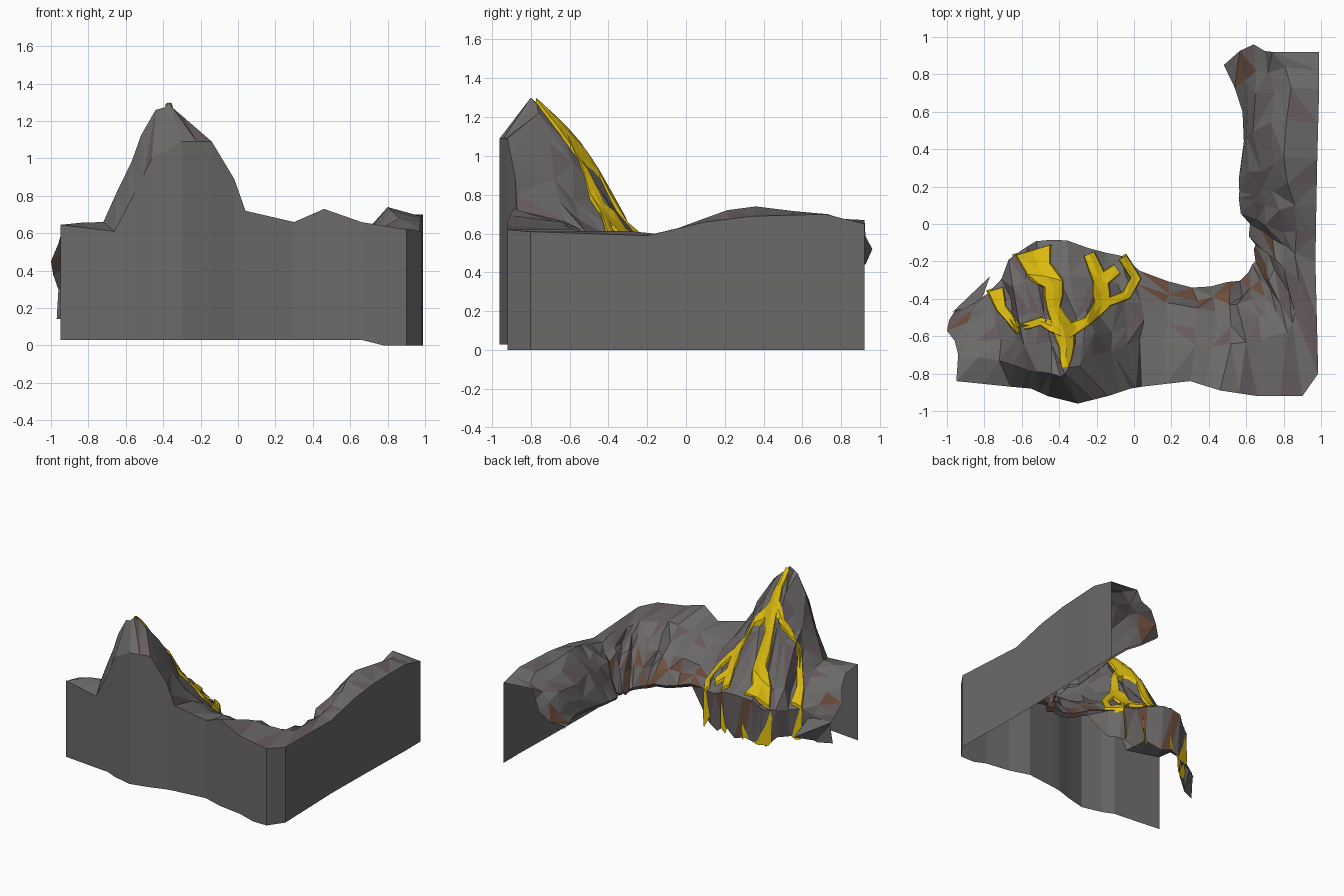
import bpy, bmesh, random
from mathutils import Vector
from mathutils.bvhtree import BVHTree

if "Cube" in bpy.data.objects:
    bpy.data.objects.remove(bpy.data.objects["Cube"])

random.seed(11)


def material(name, col):
    m = bpy.data.materials.new(name)
    m.diffuse_color = (*col, 1)
    m.use_nodes = True
    m.node_tree.nodes["Principled BSDF"].inputs["Base Color"].default_value = m.diffuse_color
    return m


GREY = material("rock_grey", (0.15, 0.142, 0.14))
PURPLE = material("rock_purple", (0.135, 0.105, 0.115))
BROWN = material("rock_brown", (0.16, 0.08, 0.05))
GOLD = material("gold", (0.72, 0.5, 0.005))


def add_object(name, bm, mats):
    me = bpy.data.meshes.new(name)
    bm.to_mesh(me)
    for m in mats:
        me.materials.append(m)
    ob = bpy.data.objects.new(name, me)
    bpy.context.collection.objects.link(ob)
    return ob


def jitter(p, a):
    return p + Vector([random.uniform(-a, a) for _ in range(3)])


def loft(rows, bm, triangles=True):
    """Skin a list of equally long vertex rows."""
    vs = [[bm.verts.new(p) for p in r] for r in rows]
    for a, b in zip(vs, vs[1:]):
        for i in range(len(a) - 1):
            q = [a[i], a[i + 1], b[i + 1], b[i]]
            if not triangles:
                bm.faces.new(q)
                continue
            k = random.randint(0, 1)
            q = q[k:] + q[:k]
            bm.faces.new((q[0], q[1], q[2]))
            bm.faces.new((q[0], q[2], q[3]))


def refine(pts):
    """Insert a midpoint on every span of a guide line."""
    pts = [Vector(p) for p in pts]
    out = [pts[0]]
    for a, b in zip(pts, pts[1:]):
        out += [(a + b) / 2, b]
    return out


# Guide lines along the L-shaped ridge: back rim, crest, slope and front lip
rim = refine([(-.95, -.84, .645), (-.66, -.87, .61), (-.55, -.88, .82), (-.46, -.92, 1.0),
              (-.3, -.96, 1.09), (-.14, -.92, 1.09), (-.02, -.88, .89), (.04, -.87, .72),
              (.3, -.84, .66), (.46, -.89, .73), (.66, -.92, .66), (.9, -.92, .62),
              (.985, -.8, .61), (.97, -.2, .59), (.975, .1, .66), (.98, .35, .69),
              (.99, .72, .70), (.99, .92, .65)])
crest = refine([(-.94, -.7, .62), (-.72, -.73, .66), (-.57, -.78, .98), (-.44, -.8, 1.26),
                (-.37, -.8, 1.3), (-.29, -.76, 1.22), (-.12, -.68, .88), (.03, -.62, .66),
                (.33, -.65, .64), (.52, -.64, .65), (.68, -.62, .64), (.82, -.58, .62),
                (.86, -.48, .6), (.86, -.16, .6), (.86, .1, .68), (.8, .36, .74),
                (.84, .73, .70), (.74, .92, .67)])
slope = refine([(-1.0, -.57, .45), (-.74, -.54, .6), (-.62, -.5, .82), (-.5, -.48, .94),
                (-.4, -.48, .96), (-.25, -.46, .85), (-.09, -.43, .66), (.04, -.42, .55),
                (.34, -.45, .5), (.51, -.43, .48), (.63, -.4, .49), (.73, -.35, .5),
                (.75, -.24, .5), (.74, -.08, .5), (.7, .1, .55), (.68, .28, .58),
                (.65, .7, .58), (.64, .96, .52)])
lip = refine([(-.96, -.47, .30), (-.78, -.37, .42), (-.67, -.19, .45), (-.57, -.12, .47),
              (-.45, -.085, .53), (-.24, -.13, .5), (-.07, -.17, .45), (.03, -.25, .42),
              (.31, -.34, .33), (.5, -.31, .3), (.61, -.26, .27), (.65, -.2, .26),
              (.65, -.11, .28), (.62, -.0, .31), (.56, .14, .33), (.56, .24, .34),
              (.58, .6, .37), (.48, .85, .4)])

# Outer wall: thin vertical sheet below the back rim
floor = [Vector((p.x, p.y, 0.03 if p.x < .7 else 0)) for p in rim]
bm = bmesh.new()
loft([rim, floor], bm, triangles=False)
add_object("outer_wall", bm, [GREY])
bm.free()


# Rocky face: faceted sheet falling from the rim to the ragged lower edge
def between(a, b, t, amount, sag):
    """Row between two others; only the mound above z 0.6 sags or bulges."""
    row = []
    for p, q in zip(a, b):
        m = p.lerp(q, t)
        m.z -= sag * max(0, p.z - .62)
        row.append(jitter(m, amount))
    return row


def rough(row, amount):
    """Roughen the inserted midpoints, keeping the guide points."""
    return [jitter(p, amount) if i % 2 else p for i, p in enumerate(row)]


crest, slope, lip = rough(crest, .02), rough(slope, .035), rough(lip, .022)
foot = []
for p, s in zip(lip, slope):
    inward = Vector((s.x - p.x, s.y - p.y, 0)).normalized() * .025
    z = random.uniform(.14, .22) if p.x < .08 else p.z - .03
    foot.append(Vector((p.x, p.y, z)) + inward)
bm = bmesh.new()
loft([rim, crest, between(crest, slope, .5, .024, -.05), slope,
      between(slope, lip, .5, .024, .45), lip, foot], bm)
for f in bm.faces:
    c, r = f.calc_center_median(), random.random()
    f.material_index = 2 if c.z < .5 and r < .15 else 1 if r > .78 else 0
surface = BVHTree.FromBMesh(bm)
add_object("rock_face", bm, [GREY, PURPLE, BROWN])
bm.free()

# Loose shard at the left end
bm = bmesh.new()
t = [bm.verts.new(p) for p in ((-.97, -.47, .32), (-.77, -.28, .22),
                               (-.82, -.42, .36), (-.86, -.45, .15))]
for a, b, c in ((0, 1, 2), (0, 3, 1), (1, 3, 2), (0, 2, 3)):
    bm.faces.new((t[a], t[b], t[c]))
add_object("rock_shard", bm, [GREY])
bm.free()


# Gold veins: raised ribbons draped on the mound, (x, y, width) along each
def height(x, y):
    hit = surface.ray_cast(Vector((x, y, 3)), Vector((0, 0, -1)))[0]
    return hit.z if hit else .42


def vein(name, guide, hang):
    pts = [Vector(guide[0])]
    for a, b in zip(guide, guide[1:]):
        a, b = Vector(a), Vector(b)
        n = max(1, round((b.xy - a.xy).length / .07))
        pts += [a.lerp(b, k / n) for k in range(1, n + 1)]
    rows = []
    for i, p in enumerate(pts):
        d = (pts[min(i + 1, len(pts) - 1)].xy - pts[max(i - 1, 0)].xy).normalized()
        w = p.z * random.uniform(.8, 1.25)
        row = []
        for k, up in ((-.5, -.02), (-.4, .022), (0, .026), (.4, .022), (.5, -.02)):
            x, y = p.x - d.y * w * k, p.y + d.x * w * k
            row.append(Vector((x, y, height(x, y) + up)))
        rows.append(row)
    if hang:
        out = Vector((d.x, d.y, 0)) * .01
        rows.append([Vector((v.x, v.y, random.uniform(.15, .25))) + out for v in rows[-1]])
    bm = bmesh.new()
    loft(rows, bm)
    add_object(name, bm, [GOLD])
    bm.free()


vein("gold_trunk", [(-.37, -.77, .05), (-.36, -.66, .08), (-.38, -.54, .13)], False)
vein("gold_centre", [(-.38, -.56, .11), (-.43, -.45, .1), (-.43, -.32, .1),
                     (-.51, -.24, .15), (-.54, -.14, .2)], True)
vein("gold_left", [(-.38, -.57, .08), (-.5, -.52, .06), (-.62, -.56, .05),
                   (-.71, -.45, .06), (-.74, -.35, .08)], True)
vein("gold_right", [(-.37, -.58, .08), (-.25, -.52, .06), (-.17, -.43, .08),
                    (-.18, -.3, .1), (-.24, -.16, .08)], True)
vein("gold_far_right", [(-.17, -.43, .05), (-.04, -.38, .05), (.01, -.29, .06),
                        (-.06, -.18, .06)], True)
vein("gold_branch", [(-.17, -.3, .08), (-.09, -.24, .06)], False)
